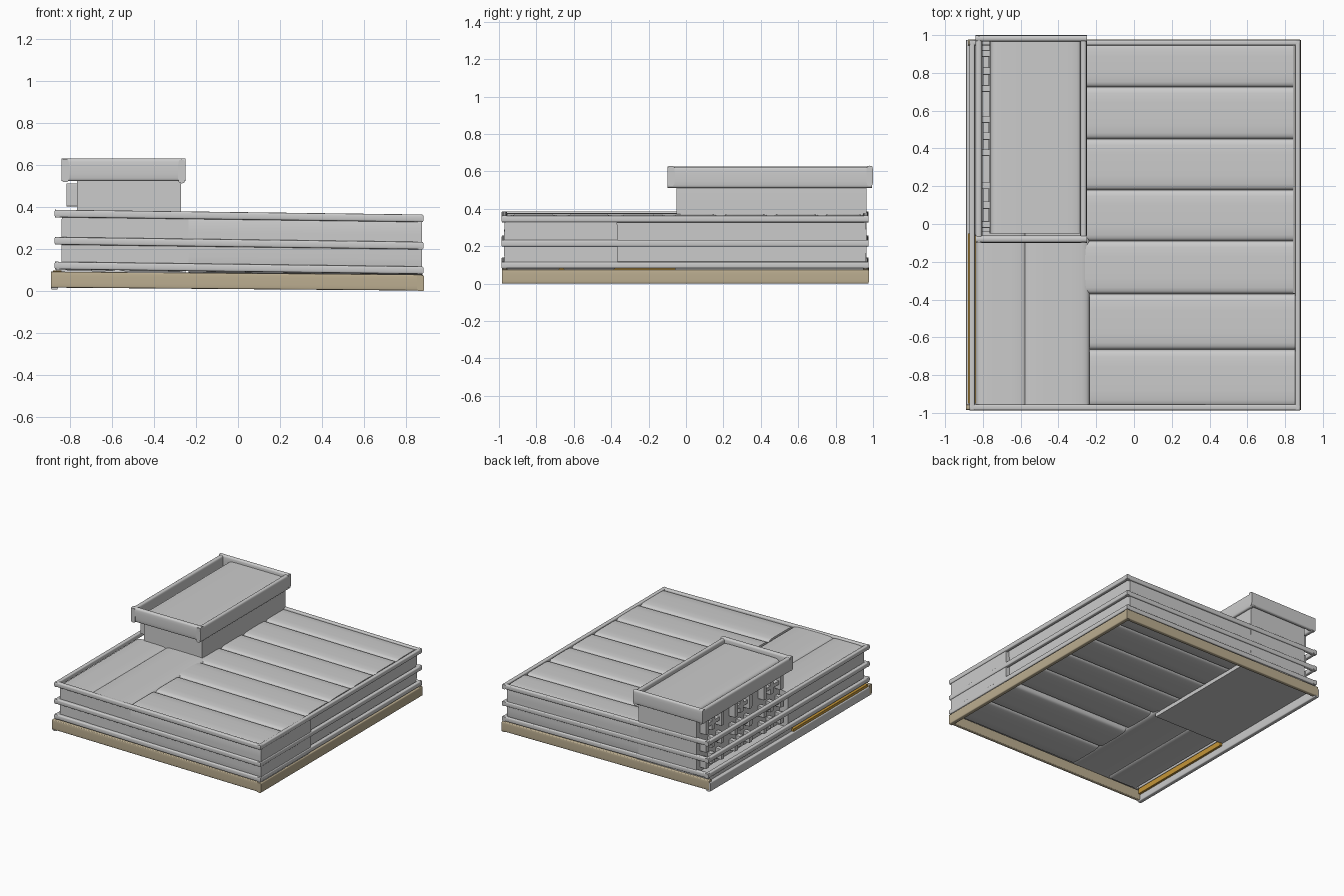
import bpy, bmesh, math

if "Cube" in bpy.data.objects:
    bpy.data.objects.remove(bpy.data.objects["Cube"])

TAN = bpy.data.materials.new("tan_base")
TAN.diffuse_color = (0.50, 0.42, 0.28, 1)
TAN.use_nodes = True
TAN.node_tree.nodes["Principled BSDF"].inputs["Base Color"].default_value = TAN.diffuse_color
OCHRE = bpy.data.materials.new("ochre_strip")
OCHRE.diffuse_color = (0.55, 0.30, 0.04, 1)
OCHRE.use_nodes = True
OCHRE.node_tree.nodes["Principled BSDF"].inputs["Base Color"].default_value = OCHRE.diffuse_color
CUTS = [-1, -0.96, -0.88, -0.75, -0.4, 0, 0.4, 0.75, 0.88, 0.96, 1]


def block(name, lo, hi, tilt=0.0, mat=None, axis=0, power=20):
    """Box extruded along axis with a superellipse section; tilt is the z drop per unit of x."""
    c = [(a + b) / 2 for a, b in zip(lo, hi)]
    h = [(b - a) / 2 for a, b in zip(lo, hi)]
    bm = bmesh.new()
    n = len(CUTS)
    for ax in range(3):
        for side in (-1, 1):
            grid = []
            for u in CUTS:
                for v in CUTS:
                    p = [0, 0, 0]
                    p[ax], p[(ax + 1) % 3], p[(ax + 2) % 3] = side, u, v
                    # round the section only, keep the ends flat
                    s = [abs(p[k]) for k in range(3) if k != axis]
                    norm = (s[0] ** power + s[1] ** power) ** (1 / power)
                    r = max(s) / norm if norm else 1
                    q = [c[k] + h[k] * p[k] * (1 if k == axis else r) for k in range(3)]
                    q[2] -= tilt * q[0]
                    grid.append(bm.verts.new(q))
            for i in range(n - 1):
                for j in range(n - 1):
                    f = [grid[i * n + j], grid[(i + 1) * n + j],
                         grid[(i + 1) * n + j + 1], grid[i * n + j + 1]]
                    bm.faces.new(f if side > 0 else f[::-1])
    bmesh.ops.remove_doubles(bm, verts=bm.verts, dist=1e-6)
    for f in bm.faces:
        f.smooth = True
    me = bpy.data.meshes.new(name)
    bm.to_mesh(me)
    bm.free()
    me.set_sharp_from_angle(angle=math.radians(50))
    ob = bpy.data.objects.new(name, me)
    bpy.context.collection.objects.link(ob)
    if mat:
        me.materials.append(mat)
    return ob


# Roof bays side by side with rounded sections; the two front ones reach further out
edges = [-0.972, -0.665, -0.37, -0.09, 0.18, 0.45, 0.725, 0.96]
for i in range(7):
    front = i < 2
    block(f"roof_bay_{i + 1}",
          (-0.235 if front else -0.30, edges[i] - 0.004 * (i > 0), 0.085 if front else 0.11),
          (0.875 if front else 0.845, edges[i + 1] + 0.004, 0.375), 0.01, power=8)

# Front left wing in two blocks
block("front_wing_outer", (-0.84, -0.96, 0.095), (-0.565, -0.04, 0.375), 0.01, axis=1, power=8)
block("front_wing_inner", (-0.59, -0.965, 0.095), (-0.23, -0.03, 0.38), 0.01, axis=1, power=8)

# Tower, its floor slab out to the facade, and the raised roof rim
block("tower", (-0.765, -0.05, 0.10), (-0.27, 0.965, 0.61), axis=1, power=14)
block("tower_floor", (-0.862, -0.06, 0.075), (-0.25, 0.96, 0.105), 0.01)
block("rim_left", (-0.84, -0.10, 0.525), (-0.803, 0.995, 0.635), axis=1, power=4)
block("rim_right", (-0.285, -0.10, 0.52), (-0.25, 0.995, 0.632), axis=1, power=4)
block("rim_front", (-0.84, -0.10, 0.53), (-0.25, -0.06, 0.638), power=4)
block("rim_back", (-0.84, 0.965, 0.53), (-0.25, 1.0, 0.638), power=4)

# Three rails around the building
for i, z in enumerate((0.118, 0.235, 0.365)):
    a, b = z - 0.018, z + 0.018
    block(f"front_rail_{i}", (-0.87, -0.987, a), (0.878, -0.955, b), 0.013, power=4)
    block(f"back_rail_{i}", (-0.87, 0.945, a), (0.878, 0.975, b), 0.013, power=4)
    block(f"right_rail_{i}", (0.852, -0.985, a), (0.882, 0.975, b), 0.013, axis=1, power=4)
    block(f"left_rail_{i}", (-0.872, -0.985, a), (-0.842, 0.975, b), 0.013, axis=1, power=4)

# Base skirt, tan on three sides and grey on the left
block("base_front", (-0.89, -0.985, 0.017), (0.87, -0.955, 0.093), 0.008, TAN, 0, 6)
block("base_back", (-0.88, 0.945, 0.017), (0.88, 0.978, 0.093), 0.008, TAN, 0, 6)
block("base_right", (0.85, -0.985, 0.015), (0.885, 0.975, 0.09), 0.008, TAN, 1, 6)
block("base_left", (-0.89, -0.98, 0.008), (-0.855, 0.975, 0.078), 0.008, None, 1, 6)
block("left_ochre_strip", (-0.88, -0.95, 0.055), (-0.838, -0.05, 0.098), 0.008, OCHRE, 1)

# Window frames on the left face of the tower, three rows of three
for r, (z0, z1) in enumerate(((0.15, 0.23), (0.275, 0.355), (0.41, 0.52))):
    for k, (y0, y1) in enumerate(((-0.02, 0.22), (0.36, 0.57), (0.70, 0.92))):
        tag = f"{r}_{k}"
        for s, y in (("a", y0), ("b", y1 - 0.035)):
            block(f"window_post_{s}_{tag}", (-0.815, y, z0), (-0.76, y + 0.035, z1))
        zm, ym = (z0 + z1) / 2, (y0 + y1) / 2
        block(f"window_bar_{tag}", (-0.80, y0, zm - 0.014), (-0.77, y1, zm + 0.014))
        block(f"window_mullion_{tag}", (-0.80, ym - 0.02, z0), (-0.765, ym + 0.02, z1))

# Stand the model on the ground
low = min(v.co.z for o in bpy.data.objects for v in o.data.vertices)
for o in bpy.data.objects:
    o.location.z -= low
